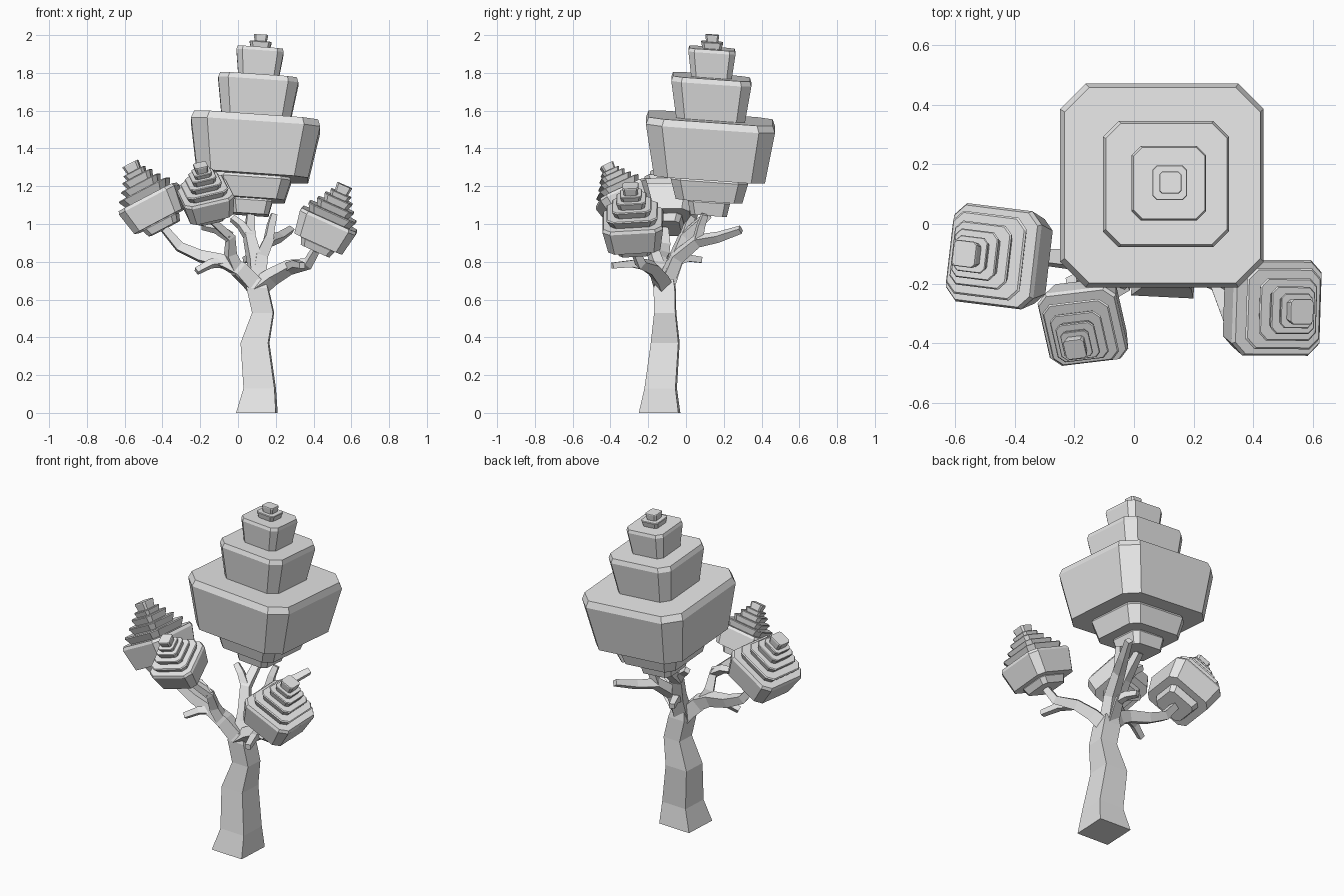
import bpy, bmesh
from mathutils import Vector, Matrix

cube = bpy.data.objects.get("Cube")
if cube:
    bpy.data.objects.remove(cube, do_unlink=True)

shade = 0.8
grey = bpy.data.materials.new("light grey")
grey.use_nodes = True
grey.diffuse_color = (shade, shade, shade, 1)
grey.node_tree.nodes["Principled BSDF"].inputs["Base Color"].default_value = grey.diffuse_color

SQUARE = ((1, 1), (-1, 1), (-1, -1), (1, -1))


def loft(name, rings):
    """Skin a list of equal-sized rings and cap both ends."""
    bm = bmesh.new()
    rows = [[bm.verts.new(point) for point in ring] for ring in rings]
    count = len(rows[0])
    for low, high in zip(rows, rows[1:]):
        for i in range(count):
            j = (i + 1) % count
            bm.faces.new((low[i], low[j], high[j], high[i]))
    bm.faces.new(rows[0][::-1])
    bm.faces.new(rows[-1])
    bmesh.ops.recalc_face_normals(bm, faces=bm.faces)
    mesh = bpy.data.meshes.new(name)
    bm.to_mesh(mesh)
    bm.free()
    mesh.materials.append(grey)
    bpy.context.collection.objects.link(bpy.data.objects.new(name, mesh))


def octagon(half, z, clip=0.25):
    """Square with clipped corners, counter-clockwise."""
    flat = half * (1 - clip)
    ring = []
    for sx, sy in SQUARE:
        corner = [Vector((sx * half, sy * flat, z)), Vector((sx * flat, sy * half, z))]
        ring += corner if sx == sy else corner[::-1]
    return ring


def crown(name, tiers, matrix):
    """Stack tiers of (height, top half width): each flares upward to a thin inset rim."""
    rings, z = [], 0
    for height, half in tiers:
        top = z + height
        rings += [octagon(half * 0.86, z), octagon(half, top - height * 0.12),
                  octagon(half * 0.96, top)]
        z = top
    loft(name, [[matrix @ point for point in ring] for ring in rings])


def branch(name, path, thick, taper=0.45):
    """Square tapered limb along a bent path."""
    last = len(path) - 1
    side, previous, rings = Vector((1, 0.3, 0)), None, []
    for i, point in enumerate(path):
        along = (path[min(i + 1, last)] - path[max(i - 1, 0)]).normalized()
        if previous:
            side = previous.rotation_difference(along) @ side
        side = (side - along * side.dot(along)).normalized()
        up, previous = along.cross(side), along
        half = thick * (1 - (1 - taper) * i / last)
        rings.append([point + (side * a + up * b) * half for a, b in SQUARE])
    loft(name, rings)


# Trunk: crooked square column as (x, y, z, half width)
turn = Matrix.Rotation(-0.05, 3, 'Z')
trunk = [(.10, -.14, 0, .105), (.115, -.134, .13, .082), (.09, -.11, .37, .073),
         (.133, -.11, .53, .056), (.104, -.113, .66, .056), (.10, -.11, .71, .045)]
loft("trunk", [[Vector((x, y, z)) + turn @ Vector((a * half, b * half, 0))
                for a, b in SQUARE] for x, y, z, half in trunk])

# Main crown, leaning slightly
main_base = Vector((.065, .12, 1.05))
main_tiers = [(.08, .112), (.12, .205), (.31, .342), (.22, .212),
              (.15, .125), (.035, .058), (.037, .037)]
lean = Matrix(((1, 0, .06), (0, 1, .02), (-.07, -.07, 1))).to_4x4()
crown("main_crown", main_tiers, Matrix.Translation(main_base) @ lean)

# Small crowns: base, tip, turn about own axis, size
small_tiers = [(.045, .10), (.145, .166), (.045, .14), (.04, .108),
               (.04, .082), (.03, .06), (.045, .044)]
right_base = Vector((-.39, -.115, .975))
front_base = Vector((-.15, -.28, 1.03))
left_base = Vector((.41, -.27, .86))
for name, base, tip, spin, size in (
        ("right_crown", right_base, (-.57, -.10, 1.32), -0.12, 1.0),
        ("front_crown", front_base, (-.20, -.425, 1.32), 0.17, 0.82),
        ("left_crown", left_base, (.565, -.295, 1.205), -0.02, 0.97)):
    tilt = Vector((0, 0, 1)).rotation_difference(Vector(tip) - base).to_matrix().to_4x4()
    crown(name, small_tiers, Matrix.Translation(base) @ tilt
          @ Matrix.Rotation(spin, 4, 'Z') @ Matrix.Scale(size, 4))

# Limbs grow from the trunk fork through a few bends to a crown or a bare end
fork = Vector((.10, -.115, .66))
bends = {
    "centre": ([(.09, -.06, .80), (.06, -.01, .93)], main_base, .042),
    "right": ([(.01, -.14, .76), (-.07, -.14, .80), (-.20, -.12, .83), (-.31, -.11, .88)],
              right_base, .042),
    "front": ([(.0, -.14, .75), (-.04, -.17, .84), (-.04, -.21, .93)], front_base, .036),
    "left": ([(.18, -.14, .72), (.27, -.18, .77), (.37, -.24, .79)], left_base, .040),
    "back": ([(.12, -.05, .82), (.16, .06, .91), (.22, .17, .93)], Vector((.28, .29, .97)), .036),
}
limbs = {}
for name, (middle, end, thick) in bends.items():
    limbs[name] = [fork] + [Vector(point) for point in middle] + [end]
    branch(name + "_branch", limbs[name], thick)

# Twigs sprout from a bend of a limb and kink once on the way to their tip
for name, parent, bend, tip in (
        ("right_twig", "right", 2, (-.22, -.20, .75)),
        ("front_twig", "front", 3, (-.19, -.18, .99)),
        ("left_twig", "left", 2, (.34, -.39, .78)),
        ("back_twig", "back", 2, (.19, .10, 1.05)),
        ("inner_twig", "centre", 2, (-.03, .03, 1.03)),
        ("rear_twig", "centre", 1, (.04, .08, .81))):
    start, tip = limbs[parent][bend], Vector(tip)
    kink = start.lerp(tip, 0.5) + Vector((0, 0, 0.015))
    branch(name, [start, kink, tip], thick=0.022, taper=0.7)
